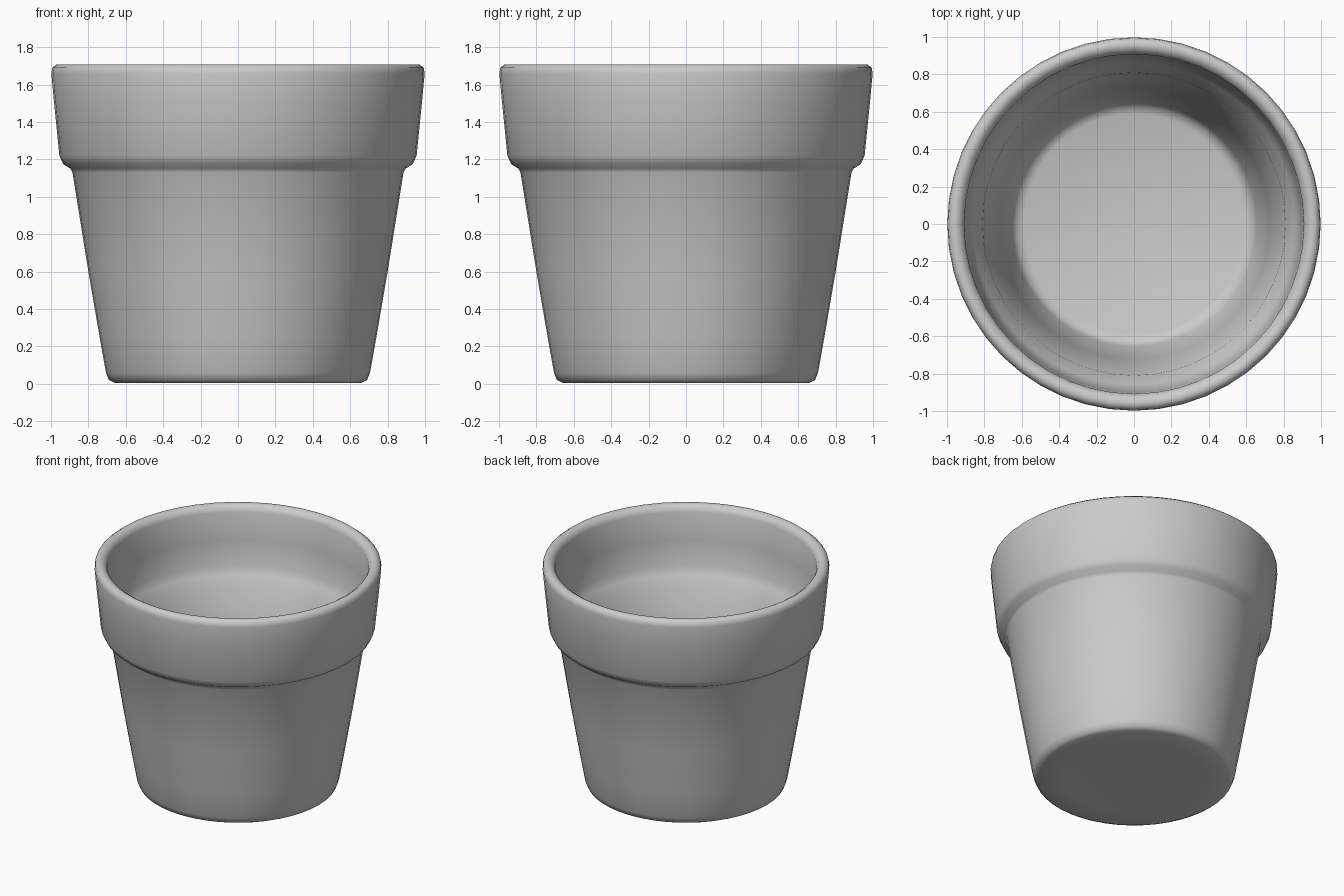
import bpy, bmesh, math

if "Cube" in bpy.data.objects:
    bpy.data.objects.remove(bpy.data.objects["Cube"])

# Half profile (radius, height): underside, outer wall, collar, rim, inner wall, floor
PROFILE = [
    (0, 0.01), (0.50, 0.01), (0.66, 0.005), (0.69, 0.02), (0.706, 0.06), (0.74, 0.25),
    (0.80, 0.60), (0.885, 1.13), (0.895, 1.15), (0.935, 1.175), (0.955, 1.22),
    (0.985, 1.52), (0.998, 1.66), (0.993, 1.69), (0.97, 1.708), (0.945, 1.706),
    (0.92, 1.69), (0.908, 1.66), (0.90, 1.45), (0.885, 1.26), (0.86, 1.20),
    (0.81, 1.13), (0.725, 0.60), (0.655, 0.16), (0.63, 0.12), (0.59, 0.105), (0, 0.10),
]
SIDES = 48


def lathe(name, profile, sides):
    """Spin a half profile round the z axis into a closed solid."""
    bm = bmesh.new()
    verts = [bm.verts.new((r, 0, z)) for r, z in profile]
    edges = [bm.edges.new(pair) for pair in zip(verts, verts[1:])]
    bmesh.ops.spin(bm, geom=verts + edges, cent=(0, 0, 0), axis=(0, 0, 1),
                   angle=math.tau, steps=sides, use_duplicate=False)
    bmesh.ops.remove_doubles(bm, verts=bm.verts, dist=1e-4)
    bmesh.ops.recalc_face_normals(bm, faces=bm.faces)
    mesh = bpy.data.meshes.new(name)
    bm.to_mesh(mesh)
    bm.free()
    obj = bpy.data.objects.new(name, mesh)
    bpy.context.collection.objects.link(obj)
    for poly in mesh.polygons:
        poly.use_smooth = True
    return obj


# Hollow flower pot with a thick collar
lathe("flower_pot", PROFILE, SIDES)
